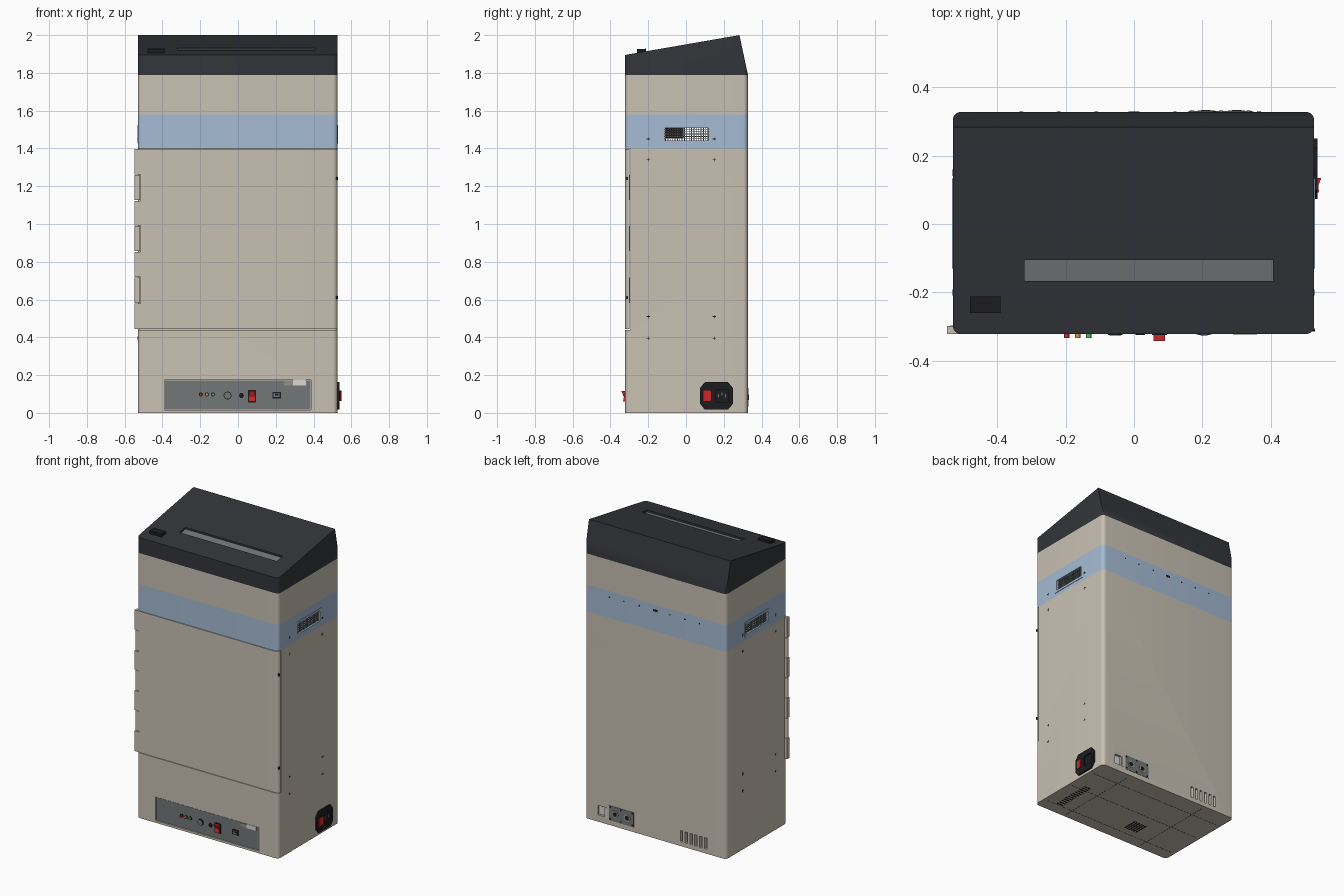
import bpy, bmesh, math
from mathutils import Matrix

if "Cube" in bpy.data.objects:
    bpy.data.objects.remove(bpy.data.objects["Cube"])

X0, X1, Y0, Y1, R = -0.53, 0.527, -0.322, 0.328, 0.025
MATS = {}
COL = dict(beige=(.58, .53, .45), blue=(.38, .50, .66), dark=(.034, .036, .042), black=(.012, .012, .014),
           grey=(.17, .185, .19), red=(.6, .02, .02), orange=(.7, .3, .04), green=(.08, .5, .15),
           white=(.7, .69, .66), base=(.3, .28, .24))


def finish(name, bm, col):
    bmesh.ops.recalc_face_normals(bm, faces=bm.faces[:])
    me = bpy.data.meshes.new(name)
    bm.to_mesh(me)
    bm.free()
    ob = bpy.data.objects.new(name, me)
    bpy.context.collection.objects.link(ob)
    if col not in MATS:
        MATS[col] = bpy.data.materials.new(col)
        MATS[col].diffuse_color = (*COL[col], 1)
    me.materials.append(MATS[col])
    return ob


def boxes(name, dims, col='black'):
    bm = bmesh.new()
    for x0, x1, y0, y1, z0, z1 in dims:
        m = Matrix.Translation(((x0 + x1) / 2, (y0 + y1) / 2, (z0 + z1) / 2)) @ \
            Matrix.Diagonal((x1 - x0, y1 - y0, z1 - z0, 1))
        bmesh.ops.create_cube(bm, size=1, matrix=m)
    return finish(name, bm, col)


def prism(name, pts, axis, lo, hi, col='black'):
    place = {'x': lambda a, b, h: (h, a, b), 'y': lambda a, b, h: (a, h, b), 'z': lambda a, b, h: (a, b, h)}[axis]
    bm = bmesh.new()
    bot = [bm.verts.new(place(a, b, lo)) for a, b in pts]
    top = [bm.verts.new(place(a, b, hi)) for a, b in pts]
    bm.faces.new(bot)
    bm.faces.new(top)
    n = len(pts)
    for i in range(n):
        bm.faces.new((bot[i], bot[(i + 1) % n], top[(i + 1) % n], top[i]))
    return finish(name, bm, col)


def arc(cx, cy, r, a0, a1, n=8):
    return [(cx + r * math.cos(math.radians(a0 + (a1 - a0) * i / n)),
             cy + r * math.sin(math.radians(a0 + (a1 - a0) * i / n))) for i in range(n + 1)]


def disc(name, a, b, r, axis, lo, hi, col, n=20):
    return prism(name, arc(a, b, r, 0, 360 - 360 / n, n - 1), axis, lo, hi, col)


def cut(ob, cutter, op='DIFFERENCE'):
    m = ob.modifiers.new('cut', 'BOOLEAN')
    m.object, m.operation, m.solver = cutter, op, 'EXACT'
    bpy.context.view_layer.objects.active = ob
    bpy.ops.object.modifier_apply(modifier=m.name)
    bpy.data.objects.remove(cutter)


def smooth(ob):
    bpy.ops.object.select_all(action='DESELECT')
    ob.select_set(True)
    bpy.context.view_layer.objects.active = ob
    bpy.ops.object.shade_smooth_by_angle(angle=math.radians(30))


outline = (arc(X0 + R, Y0 + R, R, 180, 270) + arc(X1 - R, Y0 + R, R, 270, 360)
           + arc(X1 - R, Y1 - R, R, 0, 90) + arc(X0 + R, Y1 - R, R, 90, 180))

# Cabinet sections
cabinet = prism('cabinet', outline, 'z', 0, 1.40, 'beige')
band = prism('blue_band', outline, 'z', 1.40, 1.58, 'blue')
upper = prism('upper_cabinet', outline, 'z', 1.58, 1.79, 'beige')
slots = [(-.385 + .036 * i, -.367 + .036 * i, Y1 - .03, Y1 + .1, .03, .105) for i in range(6)]
cut(cabinet, boxes('cutter', [(-.7, .7, -.5, -.295, .44, 1.5), (-.39, .387, -.5, -.314, .015, .175),
                              (.38, .43, Y1 - .03, Y1 + .1, .045, .11)] + slots))
cut(band, boxes('cutter', [(-.7, .7, -.115, .12, 1.44, 1.51)]))

# Lid: rounded prism trimmed to the sloping side profile
lid = prism('lid', outline, 'z', 1.79, 2.1, 'dark')
cut(lid, prism('cutter', [(-.4, 1.7), (-.4, 1.8815), (.283, 2.0), (.347, 1.7)], 'x', -.7, .7), 'INTERSECT')


def slope(y, d=0):
    return y, 1.895 + (y - Y0) * .1736 + d


cut(lid, prism('cutter', [slope(-.167, -.02), slope(-.105, -.02), slope(-.105, .1), slope(-.167, .1)],
               'x', -.32, .407))
prism('slot_floor', [slope(-.167, -.022), slope(-.105, -.022), slope(-.105, -.012), slope(-.167, -.012)],
      'x', -.32, .407, 'grey')
prism('lid_button', [slope(-.26, -.01), slope(-.212, -.01), slope(-.212, .014), slope(-.26, .02)],
      'x', -.48, -.39, 'black')

# Door with hinge notches and knuckles
door = prism('door', [(-.547, -.298), (-.547, Y0)] + arc(X1 - R, Y0 + R, R, 270, 358), 'z', .443, 1.397, 'beige')
hinge_z = (.58, .853, 1.123)
cut(door, boxes('cutter', [(-.6, -.515, -.4, -.2, z, z + .14) for z in hinge_z]))
boxes('hinge_leaves', [(-.538, -.518, -.319, -.297, z + .003, z + .137) for z in hinge_z], 'beige')
for z in hinge_z:
    smooth(disc('hinge_knuckle', -.536, -.309, .011, 'z', z + .003, z + .137, 'beige'))
boxes('door_latches', [(X1 - .01, X1 + .002, -.315, -.306, z - .008, z + .008) for z in (.61, 1.24)])

# Front control panel
F = -.318
boxes('control_panel', [(-.386, .383, F, -.31, .018, .172)], 'grey')
for x, c in ((-.197, 'red'), (-.165, 'orange'), (-.133, 'green')):
    disc('lamp_collar', x, .098, .011, 'y', F - .004, F, 'black')
    smooth(disc('lamp', x, .098, .008, 'y', -.334, F, c))
disc('dial_ring', -.055, .092, .021, 'y', -.324, F, 'black', 24)
disc('dial_face', -.055, .092, .017, 'y', -.326, F, 'grey', 24)
disc('hex_nut', .018, .092, .014, 'y', -.324, F, 'black', 6)
boxes('rocker_frame', [(.052, .096, -.324, F, .055, .12)])
prism('front_rocker', [(F, .06), (-.333, .06), (-.329, .085), (-.342, .115), (F, .115)], 'x', .057, .091, 'red')
boxes('port_frame', [(.183, .227, -.323, F, .077, .111)])
boxes('port_insert', [(.189, .221, -.325, F, .083, .105)], 'grey')
boxes('port_slot', [(.195, .215, -.326, F, .092, .102)])
boxes('latch_plate', [(.29, .36, -.323, F, .146, .174)], 'white')
boxes('latch_tab', [(.243, .29, -.322, F, .146, .170)], 'base')

# Side vents, and side screws
for s, x, side in ((1, X1, 'right'), (-1, X0, 'left')):
    def span(a, b):
        return tuple(sorted((x + s * a, x + s * b)))
    f = span(-.004, .003)
    boxes(side + '_vent_frame', [(*f, -.13, -.115, 1.425, 1.525), (*f, .118, .133, 1.425, 1.525),
                                 (*f, -.115, .118, 1.425, 1.441), (*f, -.115, .118, 1.509, 1.525)], 'blue')
    g = span(-.012, -.008)
    boxes(side + '_vent_grille', [(*g, -.11 + .0125 * i, -.106 + .0125 * i, 1.44, 1.51) for i in range(19)]
          + [(*g, -.115, .12, 1.449 + .0125 * i, 1.453 + .0125 * i) for i in range(5)], 'grey')
    c = span(-.004, .001)
    boxes(side + '_screws', [(*c, y - w, y + w, z - h, z + h) for y in (-.2, .15)
                             for z in (.395, .51, 1.34, 1.45) for w, h in ((.009, .002), (.002, .009))])
boxes('vent_fan', [(-.2, .2, -.112, -.012, 1.455, 1.509)], 'black')

# Power inlet on the right side
inlet = prism('power_inlet', [(.073, .05), (.1, .017), (.222, .017), (.25, .05), (.25, .13), (.222, .163),
                              (.1, .163), (.073, .13)], 'x', X1 - .01, .537, 'black')
cut(inlet, boxes('cutter', [(.529, .6, .155, .226, .055, .125)]))
boxes('inlet_pins', [(.52, .535, y - .003, y + .003, z - .009, z + .009)
                     for y, z in ((.172, .09), (.19, .1), (.209, .09))], 'grey')
prism('power_rocker', [(.53, .092), (.541, .092), (.539, .112), (.548, .135), (.53, .135)], 'z', .062, .118, 'red')

# Back connectors and band holes
boxes('back_socket', [(.385, .425, Y1 - .02, Y1 - .008, .05, .105)], 'white')
boxes('back_fuse', [(.36, .372, Y1 - .002, Y1 + .002, .04, .11)], 'white')
boxes('connector_plate', [(.16, .345, Y1 - .005, Y1 + .002, .033, .133)], 'grey')
for x in (.3, .21):
    disc('connector_ring', x, .083, .025, 'y', Y1, Y1 + .004, 'base')
    disc('connector_core', x, .083, .014, 'y', Y1, Y1 + .006, 'black')
for x in (.17, .255, .335):
    for z in (.043, .123):
        disc('plate_screw', x, z, .006, 'y', Y1, Y1 + .004, 'black', 10)
for x in (.345, .235, .12, -.11, -.22, -.33):
    disc('band_hole', x, 1.54, .005, 'y', Y1 - .004, Y1 + .001, 'black', 10)
boxes('band_slot', [(-.016, .016, Y1 - .004, Y1 + .001, 1.533, 1.547)])

# Underside seams and vents
boxes('base_seams', [(-.5, .5, y - .001, y + .001, -.0005, .002) for y in (-.24, 0, .2)]
      + [(x - .001, x + .001, -.3, .3, -.0005, .002) for x in (-.3, .3)])
boxes('base_vents', [(-.18 + .018 * i, -.17 + .018 * i, -.19, -.09, -.0008, .002) for i in range(6)]
      + [(.385, .435, -.23 + .022 * i, -.22 + .022 * i, -.0008, .002) for i in range(13)])

for ob in (cabinet, band, upper, lid, door):
    smooth(ob)

for m in bpy.data.materials:
    if m.users and not m.is_grease_pencil:
        m.use_nodes = True
        m.node_tree.nodes["Principled BSDF"].inputs["Base Color"].default_value = m.diffuse_color
